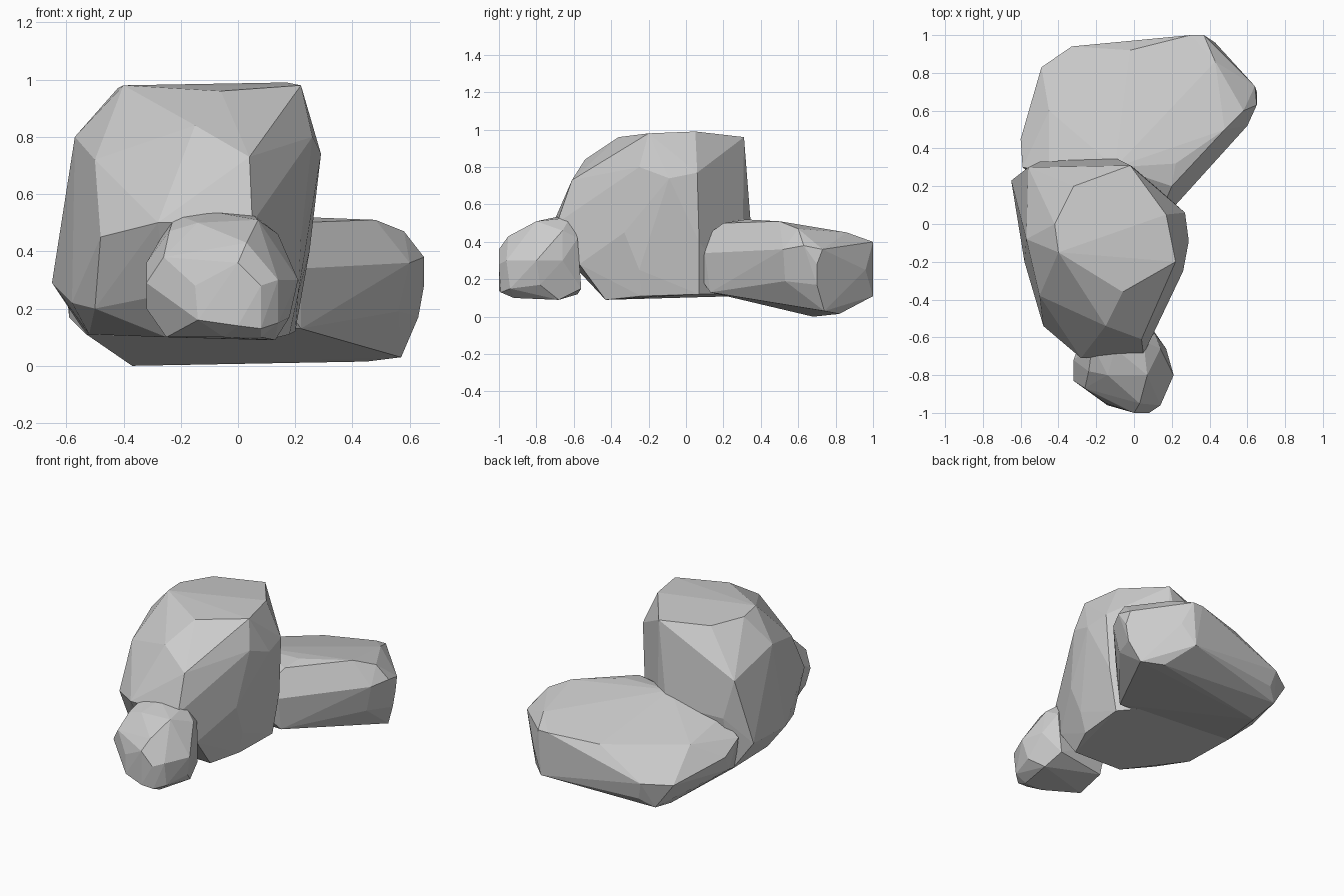
import bpy, bmesh


def rock(name, points):
    """Faceted boulder: convex hull around a few corner points."""
    bm = bmesh.new()
    for p in points:
        bm.verts.new(p)
    bmesh.ops.convex_hull(bm, input=bm.verts[:])
    loose = [v for v in bm.verts if not v.link_faces]
    bmesh.ops.delete(bm, geom=loose, context='VERTS')
    bmesh.ops.dissolve_limit(bm, angle_limit=0.05, verts=bm.verts[:], edges=bm.edges[:])
    bmesh.ops.recalc_face_normals(bm, faces=bm.faces[:])
    mesh = bpy.data.meshes.new(name)
    bm.to_mesh(mesh)
    bm.free()
    ob = bpy.data.objects.new(name, mesh)
    bpy.context.collection.objects.link(ob)
    return ob


# tall middle boulder: top, shoulder, waist, base
rock("tall_boulder", [
    (-.02, .31, .96), (.17, .05, .99), (.22, -.20, .98), (-.06, -.36, .96),
    (-.40, -.15, .98), (-.42, 0, .97), (-.32, .20, .96),
    (-.56, .30, .70), (-.57, -.08, .80), (-.50, -.38, .72), (-.15, -.54, .84),
    (.04, -.61, .73), (.26, -.25, .80), (.29, -.09, .74), (.27, .06, .77),
    (-.28, -.71, .50), (.05, -.69, .50), (-.48, -.54, .45), (.22, -.33, .45),
    (-.10, .35, .45), (-.50, .33, .45), (.25, .07, .40),
    (-.65, .23, .29), (-.61, 0, .25), (-.58, -.20, .22), (-.50, -.40, .20),
    (-.25, -.58, .25), (.10, -.57, .28), (.21, -.25, .25),
    (-.53, .28, .11), (-.52, -.10, .11), (-.25, -.43, .10), (.10, -.43, .09),
    (.18, -.24, .11), (.20, .07, .12), (0, .30, .12),
])

# broad low boulder at the back: top, rim, underside
rock("flat_boulder", [
    (.22, .32, .52), (.48, .50, .51), (-.10, .30, .52), (-.45, .28, .43),
    (.20, .20, .50), (.17, .13, .45), (.58, .60, .47), (.43, .86, .45),
    (.30, 1.0, .40), (.37, 1.0, .40), (-.02, .92, .38), (-.33, .94, .21),
    (-.49, .83, .20), (-.45, .60, .37), (-.60, .45, .27), (-.59, .30, .34),
    (.65, .63, .38), (.64, .73, .36), (.60, .52, .36), (.65, .70, .28),
    (.22, .10, .34), (.15, .06, .23), (.63, .70, .17), (.56, .53, .19),
    (.43, .96, .25), (.35, 1.0, .11), (.57, .74, .03), (.45, .82, .015),
    (-.37, .68, 0), (-.38, .86, .04), (-.30, .92, .10), (-.59, .40, .17),
    (-.53, .25, .11), (.22, .13, .13), (-.10, .15, .13),
])

# small boulder at the front: top, middle, base
rock("small_boulder", [
    (-.22, -.64, .53), (-.14, -.80, .50), (-.10, -.66, .54), (.05, -.62, .53),
    (.07, -.80, .51), (-.24, -.78, .47), (.14, -.66, .46), (.03, -.95, .43),
    (-.12, -.90, .41), (.11, -.58, .42),
    (-.32, -.72, .36), (-.32, -.83, .29), (-.26, -.87, .38), (-.15, -.95, .28),
    (0, -1.0, .36), (.08, -1.0, .28), (.14, -.96, .30), (.21, -.80, .30),
    (.17, -.66, .30), (-.27, -.58, .35),
    (-.32, -.78, .20), (-.14, -.96, .16), (0, -1.0, .14), (.08, -.99, .13),
    (.14, -.94, .15), (.18, -.78, .17), (-.25, -.80, .10), (-.05, -.92, .10),
    (.08, -.92, .10), (.13, -.68, .09), (-.22, -.58, .12), (.10, -.56, .15),
])
